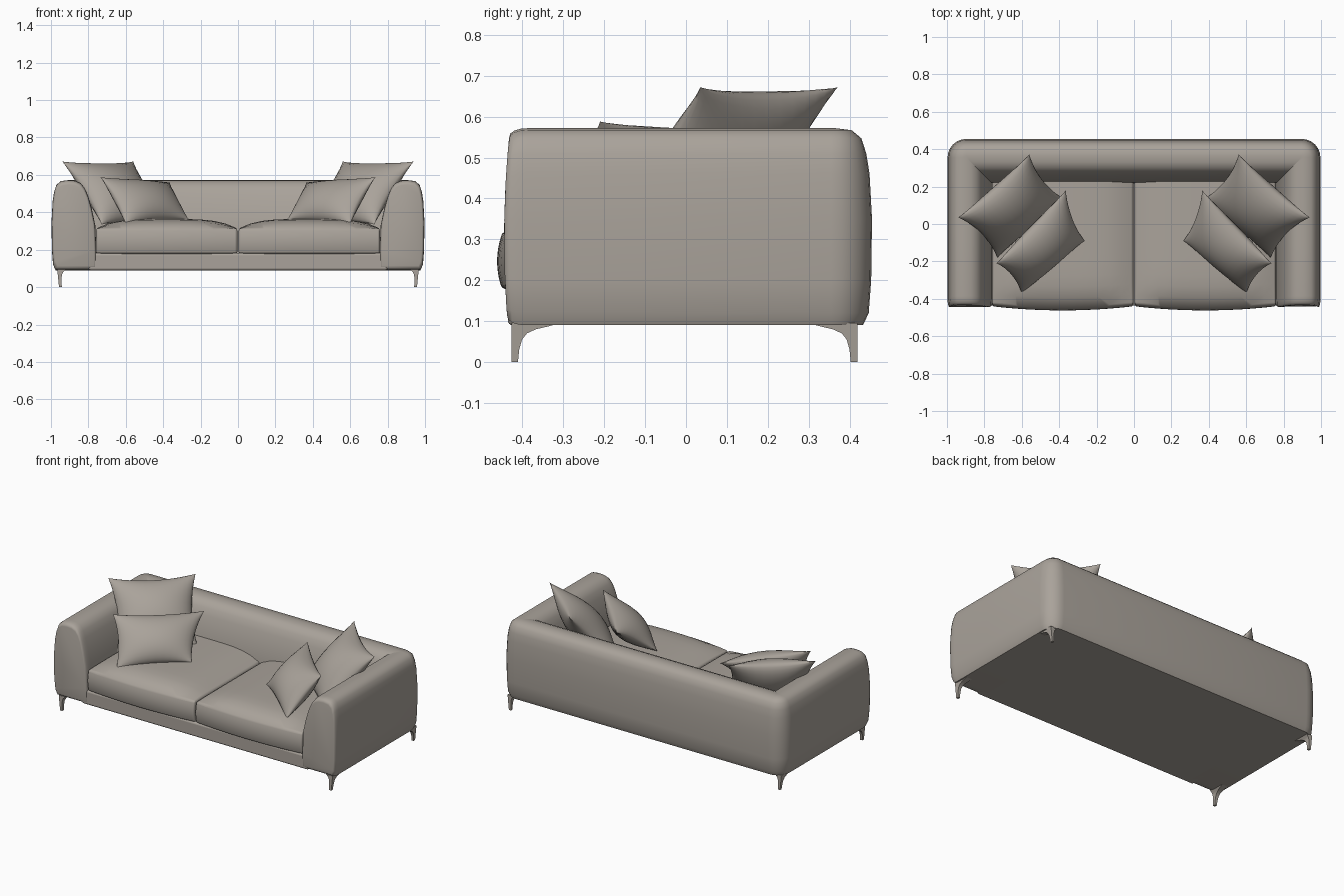
import bpy, bmesh, math
from mathutils import Vector

if "Cube" in bpy.data.objects:
    bpy.data.objects.remove(bpy.data.objects["Cube"])

fabric = bpy.data.materials.new("warm grey fabric")
fabric.diffuse_color = (0.40, 0.365, 0.325, 1)
fabric.use_nodes = True
fabric.node_tree.nodes["Principled BSDF"].inputs["Base Color"].default_value = fabric.diffuse_color


def finish(name, bm, angle=40, bevel=0):
    bmesh.ops.recalc_face_normals(bm, faces=bm.faces)
    me = bpy.data.meshes.new(name)
    bm.to_mesh(me)
    bm.free()
    me.materials.append(fabric)
    ob = bpy.data.objects.new(name, me)
    bpy.context.collection.objects.link(ob)
    if bevel:
        mod = ob.modifiers.new("soft edges", 'BEVEL')
        mod.width, mod.segments = bevel, 4
        mod.limit_method, mod.angle_limit = 'ANGLE', math.radians(50)
    bpy.ops.object.select_all(action='DESELECT')
    bpy.context.view_layer.objects.active = ob
    ob.select_set(True)
    bpy.ops.object.shade_smooth_by_angle(angle=math.radians(angle))
    return ob


def loft(bm, rings):
    """Skin closed rings and cap both ends."""
    rows = [[bm.verts.new(p) for p in r] for r in rings]
    n = len(rows[0])
    for a, b in zip(rows, rows[1:]):
        for i in range(n):
            j = (i + 1) % n
            bm.faces.new((a[i], a[j], b[j], b[i]))
    bm.faces.new(rows[0])
    bm.faces.new(rows[-1][::-1])


# Wraparound arms and back: (inset from outer face, height) swept in a U
HX, BACK, R = 0.997, 0.455, 0.10
PROFILE = [(0.022, 0.09), (0.008, 0.12), (0.002, 0.2), (0, 0.35), (0.006, 0.46),
           (0.014, 0.51), (0.026, 0.547), (0.05, 0.567), (0.09, 0.572), (0.125, 0.569),
           (0.155, 0.557), (0.177, 0.53), (0.195, 0.49), (0.215, 0.42), (0.234, 0.33),
           (0.24, 0.18), (0.24, 0.09)]


def arm_ring(side, y, k):
    # k shrinks the section towards its middle to round the arm front
    return [(side * (HX - (0.12 + (d - 0.12) * k)), y - 0.012 * (1 - ((z - 0.3) / 0.27) ** 2),
             0.33 + (z - 0.33) * k) for d, z in PROFILE]


def corner_ring(side, t):
    ring = []
    for d, z in PROFILE:
        m, r = max(R, d), max(R - d, 0.0004)
        ring.append((side * (HX - m + r * math.cos(t)), BACK - m + r * math.sin(t), z))
    return ring


ENDS = [(-0.433, 0.9), (-0.43, 0.945), (-0.42, 0.975), (-0.405, 0.994), (-0.385, 1.0), (-0.1, 1.0)]
ARC = [math.radians(a) for a in range(0, 91, 15)]
rings = [arm_ring(1, y, k) for y, k in ENDS] + [corner_ring(1, t) for t in ARC]
rings += [corner_ring(-1, t) for t in ARC[::-1]] + [arm_ring(-1, y, k) for y, k in ENDS[::-1]]
bm = bmesh.new()
loft(bm, rings)
finish("arms_and_back", bm, 45)


def box(lo, hi, cuts=0):
    bm = bmesh.new()
    bmesh.ops.create_cube(bm, size=1)
    if cuts:
        bmesh.ops.subdivide_edges(bm, edges=bm.edges[:], cuts=cuts, use_grid_fill=True)
    for v in bm.verts:
        v.co = [l + (c + 0.5) * (h - l) for l, h, c in zip(lo, hi, v.co)]
    return bm


# Base platform and front rail
finish("base_frame", box((-0.80, -0.436, 0.09), (0.80, 0.30, 0.182)), bevel=0.012)

# Crowned seat cushions
for side, label in ((-1, "left"), (1, "right")):
    bm = box((-0.377, -0.5, 0), (0.377, 0.5, 1), 11)
    for v in bm.verts:
        u, w, h = v.co.x / 0.377, v.co.y * 2, v.co.z
        crown = (1 - u ** 4) * (1 - max(0, -w) ** 6)
        front = -0.428 - 0.022 * (1 - u * u) - 0.012 * (1 - (2 * h - 1) ** 2)
        v.co.y = front + (w + 1) / 2 * (0.235 - front)
        v.co.z = 0.178 + h * (0.136 + 0.05 * crown)
        v.co.x += side * 0.381
    finish(label + "_seat_cushion", bm, 50, bevel=0.022)


# Pinched scatter cushions spanned between four corner points
def pillow(name, corners, thick, pinch, n=16):
    tl, tr, bl, br = [Vector(c) for c in corners]
    normal = (tr - tl).cross(bl - tl).normalized()
    bm = bmesh.new()
    for sgn in (-1, 1):
        grid = []
        for i in range(n + 1):
            row = []
            for j in range(n + 1):
                # cosine spacing packs points near the seams
                u, v = -math.cos(math.pi * i / n), -math.cos(math.pi * j / n)
                a = (u * (1 - pinch * (1 - v * v)) + 1) / 2
                b = (v * (1 - pinch * (1 - u * u)) + 1) / 2
                p = tl.lerp(tr, a).lerp(bl.lerp(br, a), b)
                puff = (max(0, (1 - u * u) * (1 - v * v))) ** 0.6
                row.append(bm.verts.new(p + normal * sgn * thick * puff))
            grid.append(row)
        for i in range(n):
            for j in range(n):
                bm.faces.new((grid[i][j], grid[i + 1][j], grid[i + 1][j + 1], grid[i][j + 1]))
    bmesh.ops.remove_doubles(bm, verts=bm.verts, dist=0.0003)
    finish(name, bm, 60)


LARGE = [(-0.94, 0.035, 0.672), (-0.56, 0.372, 0.672), (-0.73, -0.18, 0.335), (-0.37, 0.13, 0.335)]
SMALL = [(-0.735, -0.21, 0.588), (-0.365, 0.18, 0.56), (-0.60, -0.37, 0.335), (-0.265, -0.09, 0.365)]
for side, label in ((1, "left"), (-1, "right")):
    flip = lambda pts: [(x * side, y, z) for x, y, z in pts]
    pillow(label + "_large_pillow", flip(LARGE), 0.10, 0.12)
    pillow(label + "_small_pillow", flip(SMALL), 0.085, 0.09)

# Slim legs flaring into the base: (height, width in x, depth in y)
FLARE = [(0, 0.015, 0.016), (0.03, 0.017, 0.019), (0.055, 0.02, 0.026), (0.07, 0.024, 0.038),
         (0.08, 0.03, 0.06), (0.087, 0.038, 0.09), (0.095, 0.045, 0.12)]
for sx, lx in ((-1, "left"), (1, "right")):
    for edge, ly in ((-0.427, "front"), (0.419, "back")):
        sy = 1 if edge > 0 else -1
        bm = bmesh.new()
        rings = []
        for z, w, d in FLARE:
            xo, yo = sx * (0.957 + z * 0.1), edge
            xi, yi = xo - sx * w, yo - sy * d
            rings.append([(xo, yo, z), (xi, yo, z), (xi, yi, z), (xo, yi, z)])
        loft(bm, rings)
        finish(f"{ly}_{lx}_leg", bm, 40)
